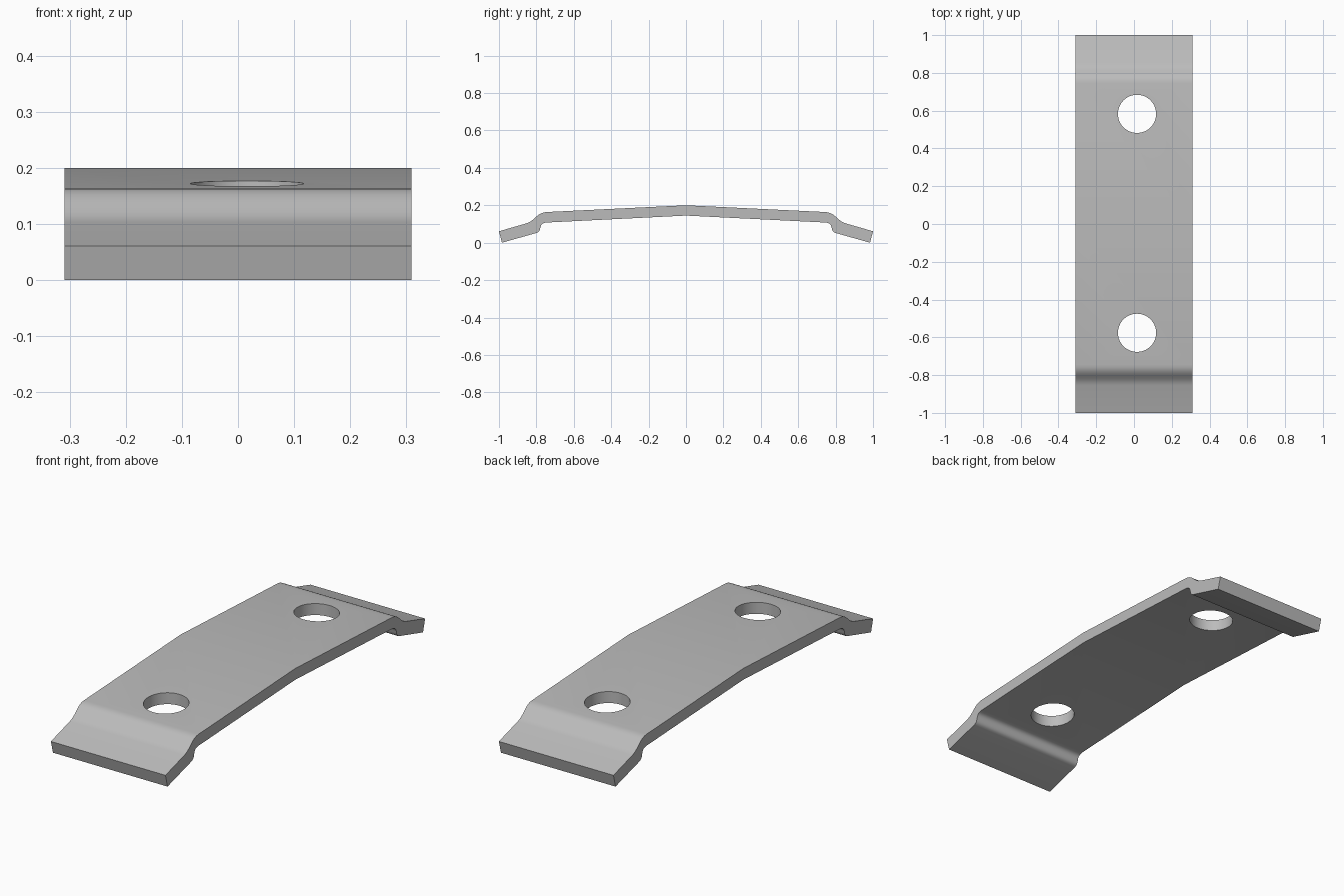
import bpy, bmesh, math
from mathutils import Matrix

cube = bpy.data.objects.get("Cube")
if cube:
    bpy.data.objects.remove(cube, do_unlink=True)

HALF_WIDTH = 0.309
HOLE_RADIUS = 0.101

steel = bpy.data.materials.new("grey steel")
steel.use_nodes = True
GREY = (0.5, 0.5, 0.5, 1)
steel.diffuse_color = GREY
steel.node_tree.nodes["Principled BSDF"].inputs["Base Color"].default_value = GREY


def bezier(a, b, c, d, steps=10):
    """Points along a cubic curve, both ends included."""
    pts = []
    for i in range(steps + 1):
        t = i / steps
        s = 1 - t
        pts.append(tuple(s**3 * p + 3 * s * s * t * q + 3 * s * t * t * r + t**3 * u
                         for p, q, r, u in zip(a, b, c, d)))
    return pts


def add_object(name, bm):
    bmesh.ops.recalc_face_normals(bm, faces=bm.faces)
    mesh = bpy.data.meshes.new(name)
    bm.to_mesh(mesh)
    bm.free()
    obj = bpy.data.objects.new(name, mesh)
    bpy.context.collection.objects.link(obj)
    mesh.materials.append(steel)
    return obj


# Side profile of one half: ridge, joggled bend, sloping end tab
top = [(0, 0.2)]
top += bezier((0.745, 0.164), (0.80, 0.161), (0.805, 0.118), (0.855, 0.103))
top += [(1.0, 0.061)]
bottom = [(0.984, 0.0)]
bottom += bezier((0.80, 0.052), (0.765, 0.062), (0.795, 0.105), (0.745, 0.108))
bottom += [(0, 0.145)]

# Mirror the half profile and extrude it across the width
half = top + bottom
outline = half + [(-y, z) for y, z in reversed(half) if y > 0]
bm = bmesh.new()
face = bm.faces.new([bm.verts.new((-HALF_WIDTH, y, z)) for y, z in outline])
extruded = bmesh.ops.extrude_face_region(bm, geom=[face])["geom"]
bmesh.ops.translate(bm, vec=(2 * HALF_WIDTH, 0, 0),
                    verts=[v for v in extruded if isinstance(v, bmesh.types.BMVert)])
plate = add_object("bent_plate", bm)

# Two bolt holes
bm = bmesh.new()
for y in (-0.576, 0.583):
    bmesh.ops.create_cone(bm, cap_ends=True, segments=64, radius1=HOLE_RADIUS,
                          radius2=HOLE_RADIUS, depth=0.6,
                          matrix=Matrix.Translation((0.016, y, 0.15)))
cutter = add_object("hole_cutter", bm)
cutter.hide_render = True
cutter.hide_viewport = True

cut = plate.modifiers.new("bolt holes", "BOOLEAN")
cut.operation = "DIFFERENCE"
cut.solver = "EXACT"
cut.object = cutter

# Bake the holes so that smooth shading covers their walls
bpy.context.view_layer.objects.active = plate
plate.select_set(True)
bpy.ops.object.modifier_apply(modifier=cut.name)
bpy.data.objects.remove(cutter, do_unlink=True)
bpy.ops.object.shade_smooth_by_angle(angle=math.radians(30))
